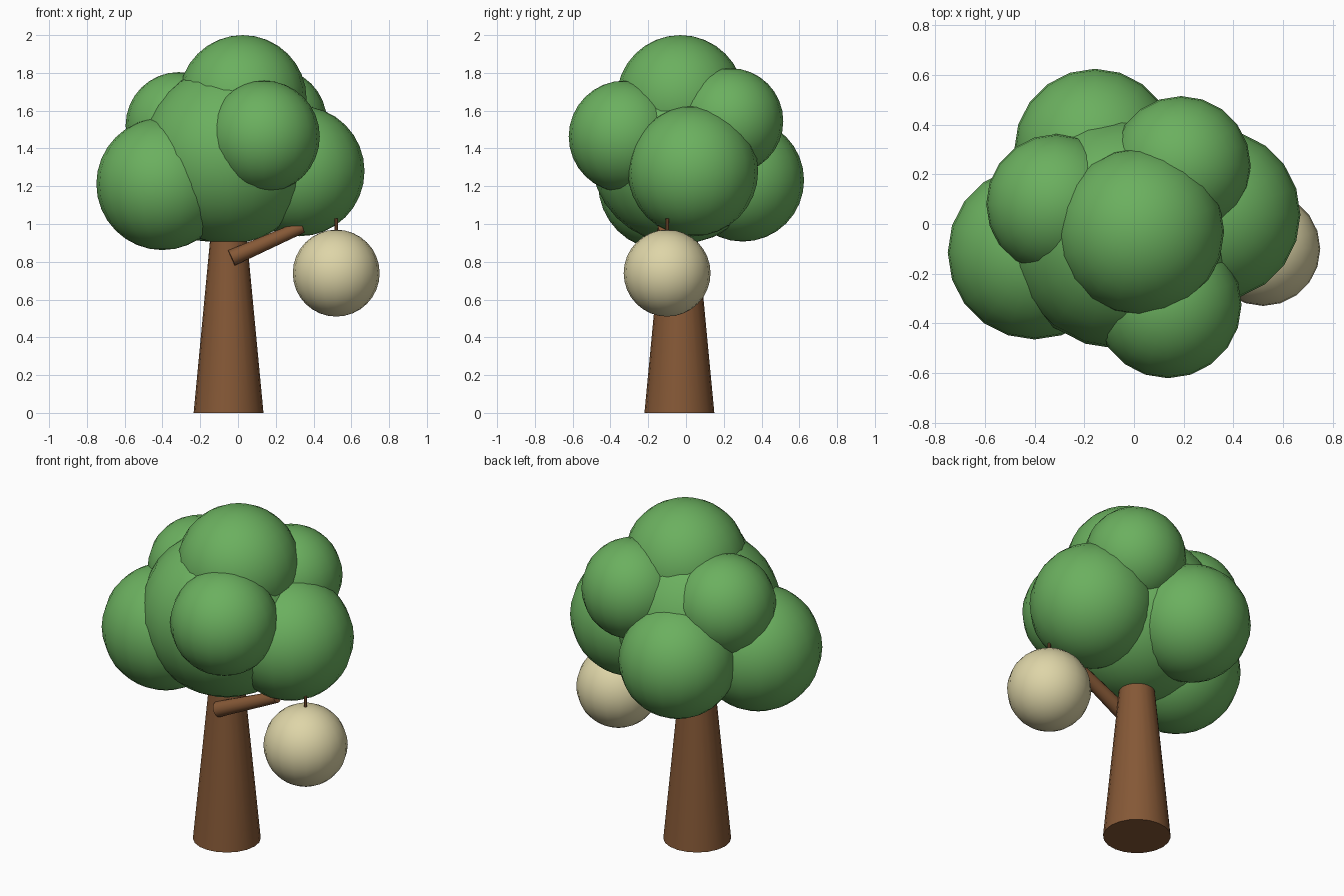
import bpy
from math import radians
from mathutils import Vector

cube = bpy.data.objects.get("Cube")
if cube:
    bpy.data.objects.remove(cube, do_unlink=True)


def material(name, rgb):
    mat = bpy.data.materials.new(name)
    mat.use_nodes = True
    color = (*rgb, 1)
    mat.diffuse_color = color
    mat.node_tree.nodes["Principled BSDF"].inputs["Base Color"].default_value = color
    return mat


green = material("leaf green", (0.147, 0.434, 0.114))
brown = material("bark brown", (0.235, 0.098, 0.037))
tan = material("fruit tan", (0.73, 0.665, 0.39))


def finish(name, mat):
    ob = bpy.context.object
    ob.name = name
    ob.data.materials.append(mat)
    bpy.ops.object.shade_smooth_by_angle(angle=radians(40))
    return ob


def ball(name, center, radius, mat):
    bpy.ops.mesh.primitive_uv_sphere_add(segments=20, ring_count=16,
                                         radius=radius, location=center)
    return finish(name, mat)


def limb(name, start, end, r1, r2, mat, sides=20):
    """Tapered round limb between two points."""
    a, b = Vector(start), Vector(end)
    bpy.ops.mesh.primitive_cone_add(vertices=sides, radius1=r1, radius2=r2,
                                    depth=(b - a).length, location=(a + b) / 2)
    ob = bpy.context.object
    ob.rotation_euler = (b - a).to_track_quat('Z', 'Y').to_euler()
    return finish(name, mat)


# Trunk and side branch
limb("trunk", (-0.05, -0.035, 0), (-0.05, -0.035, 1.0), 0.185, 0.09, brown)
limb("branch", (-0.035, -0.14, 0.82), (0.34, -0.115, 0.985), 0.044, 0.033, brown, 16)

# Foliage clumps
clumps = {
    "foliage_core": ((-0.05, -0.035, 1.365), 0.47),
    "foliage_top": ((0.025, -0.03, 1.662), 0.338),
    "foliage_right": ((-0.4, -0.115, 1.212), 0.35),
    "foliage_left": ((0.325, 0.037, 1.28), 0.345),
    "foliage_front": ((0.137, -0.325, 1.463), 0.296),
    "foliage_back": ((-0.157, 0.3, 1.232), 0.325),
    "foliage_back_left": ((0.19, 0.235, 1.545), 0.28),
    "foliage_back_right": ((-0.313, 0.08, 1.522), 0.282),
}
for name, (center, radius) in clumps.items():
    ball(name, center, radius, green)

# Hanging fruit
ball("fruit", (0.52, -0.1, 0.74), 0.23, tan)
limb("fruit_stem", (0.52, -0.1, 0.95), (0.52, -0.1, 1.03), 0.009, 0.009, brown, 8)
